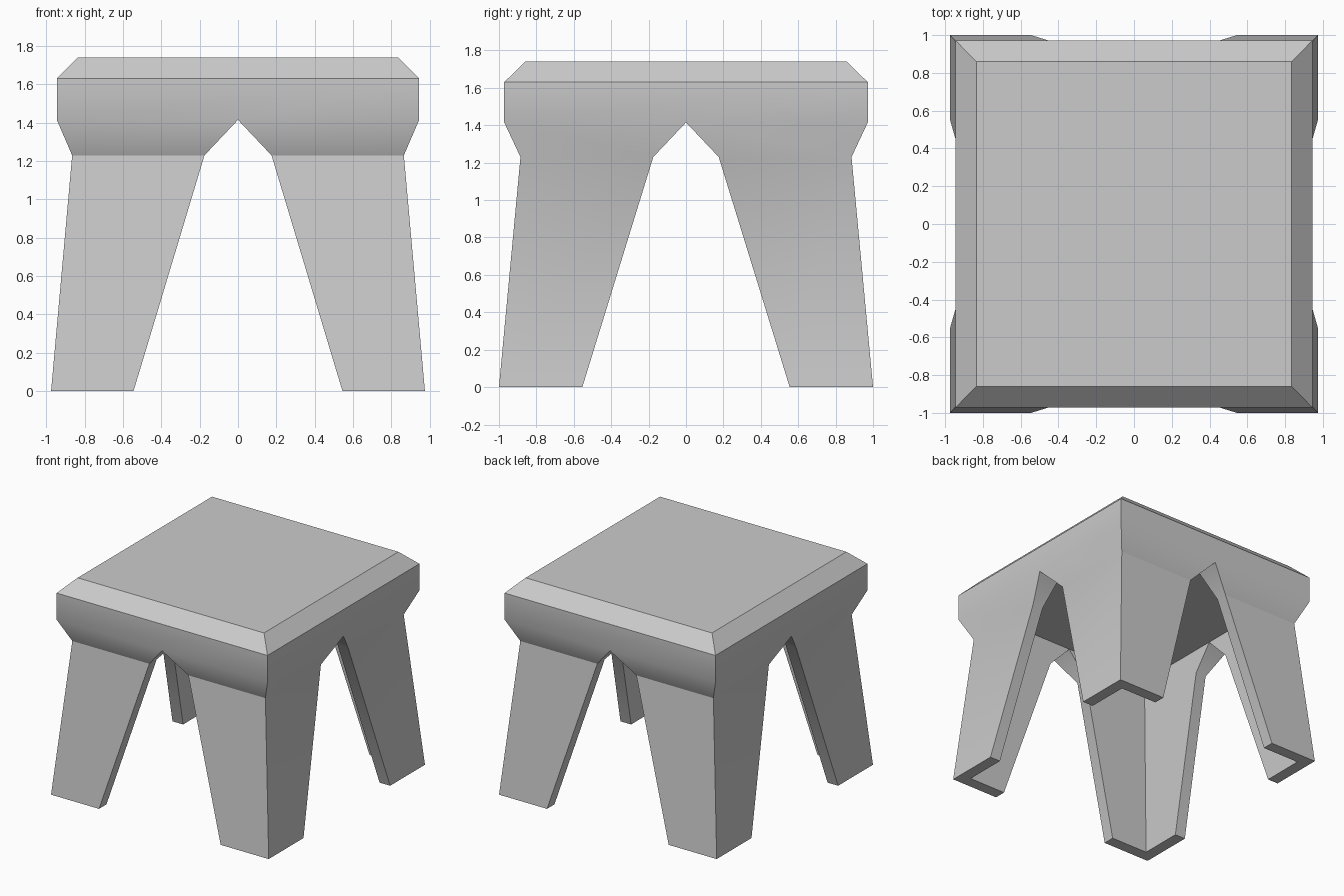
import bpy, bmesh, math

if "Cube" in bpy.data.objects:
    bpy.data.objects.remove(bpy.data.objects["Cube"])


def new_object(name, bm):
    bmesh.ops.recalc_face_normals(bm, faces=bm.faces)
    mesh = bpy.data.meshes.new(name)
    bm.to_mesh(mesh)
    bm.free()
    obj = bpy.data.objects.new(name, mesh)
    bpy.context.collection.objects.link(obj)
    return obj


def loft(name, sections):
    """Closed solid through rectangles given as (half_x, half_y, z)."""
    bm = bmesh.new()
    rings = [[bm.verts.new((sx * hx, sy * hy, z))
              for sx, sy in ((-1, -1), (1, -1), (1, 1), (-1, 1))]
             for hx, hy, z in sections]
    for a, b in zip(rings, rings[1:]):
        for i in range(4):
            j = (i + 1) % 4
            bm.faces.new((a[i], a[j], b[j], b[i]))
    bm.faces.new(rings[0])
    bm.faces.new(rings[-1])
    return new_object(name, bm)


def notch(name, half_profile, along_x):
    """Mirrored profile of (half_width, z) points, run right through the stool."""
    outline = half_profile + [(-w, z) for w, z in reversed(half_profile) if w > 0]
    bm = bmesh.new()
    ends = [[bm.verts.new((d, w, z) if along_x else (w, d, z)) for w, z in outline]
            for d in (-1.5, 1.5)]
    n = len(outline)
    for i in range(n):
        j = (i + 1) % n
        bm.faces.new((ends[0][i], ends[0][j], ends[1][j], ends[1][i]))
    for end in ends:
        bm.faces.new(end)
    return new_object(name, bm)


# Stool body: splayed legs, flared apron, bevelled seat
stool = loft("stool", [
    (0.975, 1.0, 0), (0.865, 0.885, 1.23), (0.945, 0.972, 1.415),
    (0.945, 0.972, 1.63), (0.835, 0.86, 1.74)])

# Hollow underside and the gaps between legs
slope = 0.37 / 1.23
cutters = [
    loft("hollow_cutter", [(0.889, 0.914, -0.1), (0.754, 0.773, 1.416)]),
    notch("front_gap_cutter",
          [(0.545 + 0.1 * slope, -0.1), (0.175, 1.23), (0, 1.415)], False),
    notch("side_gap_cutter",
          [(0.555 + 0.1 * slope, -0.1), (0.175, 1.23), (0, 1.415)], True),
]

bpy.context.view_layer.objects.active = stool
for cutter in cutters:
    cutter.hide_render = True
    mod = stool.modifiers.new(cutter.name, 'BOOLEAN')
    mod.operation = 'DIFFERENCE'
    mod.solver = 'EXACT'
    mod.object = cutter
    bpy.ops.object.modifier_apply(modifier=mod.name)
for cutter in cutters:
    bpy.data.objects.remove(cutter)

# Soft flare under the seat, crisp edges elsewhere
bpy.ops.object.select_all(action='DESELECT')
stool.select_set(True)
bpy.ops.object.shade_smooth_by_angle(angle=math.radians(29.3))
